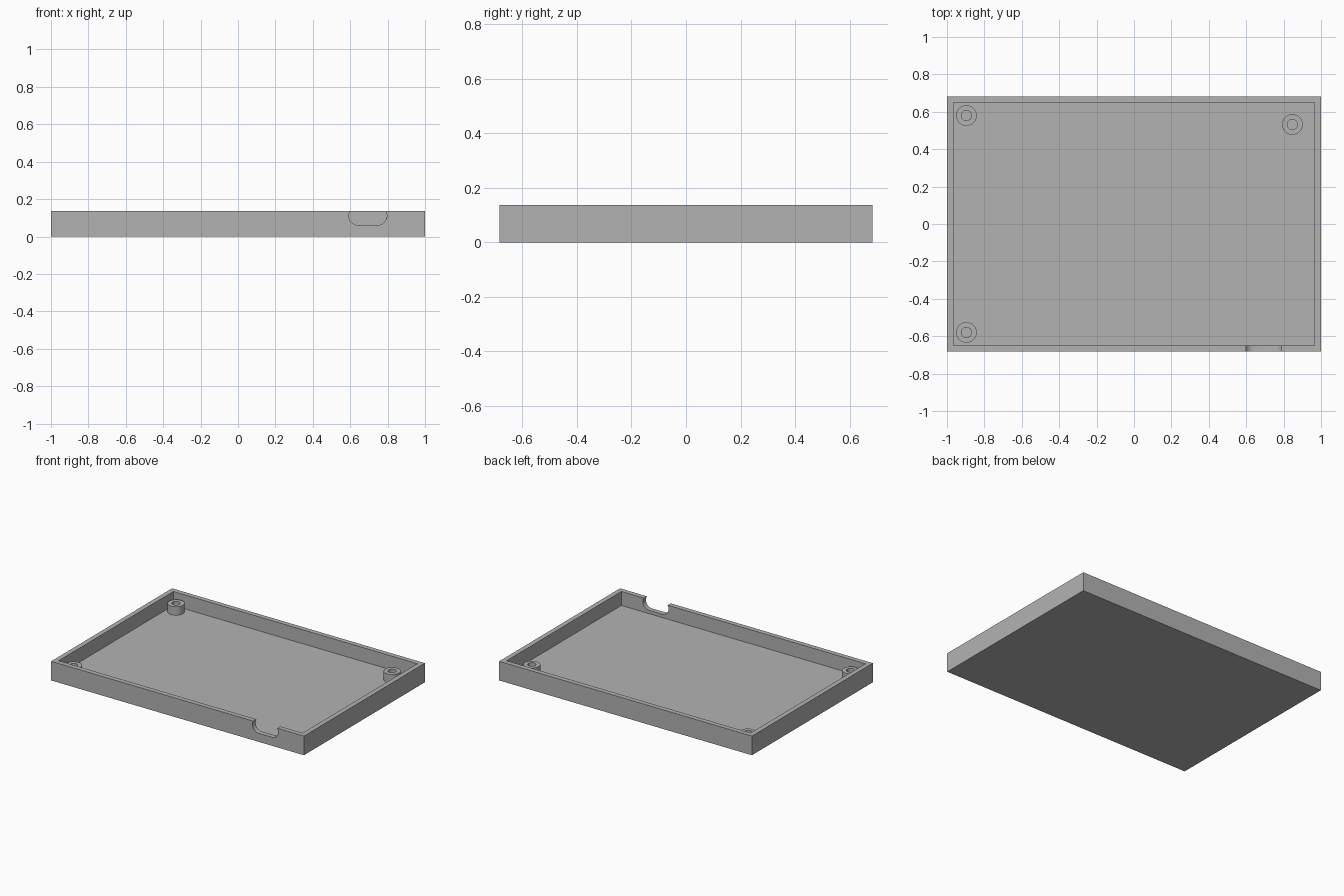
import bpy, bmesh
from math import cos, sin, pi

if "Cube" in bpy.data.objects:
    bpy.data.objects.remove(bpy.data.objects["Cube"], do_unlink=True)

LENGTH, DEPTH, HEIGHT = 2.0, 1.366, 0.137
WALL, FLOOR = 0.049, 0.037

grey = bpy.data.materials.new("light_grey_plastic")
grey.use_nodes = True
colour = (0.45, 0.45, 0.45, 1)
grey.diffuse_color = colour
grey.node_tree.nodes["Principled BSDF"].inputs["Base Color"].default_value = colour


def add_object(name, bm):
    bmesh.ops.recalc_face_normals(bm, faces=bm.faces)
    mesh = bpy.data.meshes.new(name)
    bm.to_mesh(mesh)
    bm.free()
    mesh.materials.append(grey)
    obj = bpy.data.objects.new(name, mesh)
    bpy.context.collection.objects.link(obj)
    return obj


def smooth(obj):
    bpy.ops.object.select_all(action='DESELECT')
    obj.select_set(True)
    bpy.context.view_layer.objects.active = obj
    bpy.ops.object.shade_smooth_by_angle()


def tray():
    # Box whose top is inset into a rim, then sunk down to the floor
    bm = bmesh.new()
    bmesh.ops.create_cube(bm, size=1)
    for v in bm.verts:
        v.co = (v.co.x * LENGTH, v.co.y * DEPTH, (v.co.z + 0.5) * HEIGHT)
    top = max(bm.faces, key=lambda f: f.calc_center_median().z)
    bmesh.ops.inset_region(bm, faces=[top], thickness=WALL)
    well = bmesh.ops.extrude_discrete_faces(bm, faces=[top])["faces"][0]
    for v in well.verts:
        v.co.z = FLOOR
    return add_object("tray", bm)


def slot_cutter(x, z, half_width, radius):
    # Rounded slot profile pushed through the front wall
    bm = bmesh.new()
    steps = 16
    ring = []
    for side in (1, -1):
        for i in range(steps + 1):
            a = -side * pi / 2 + pi * i / steps
            ring.append(bm.verts.new((x + side * (half_width - radius) + radius * cos(a),
                                      -DEPTH / 2 - 0.03, z + radius * sin(a))))
    face = bm.faces.new(ring)
    moved = bmesh.ops.extrude_face_region(bm, geom=[face])["geom"]
    bmesh.ops.translate(bm, vec=(0, WALL + 0.05, 0),
                        verts=[g for g in moved if isinstance(g, bmesh.types.BMVert)])
    cutter = add_object("slot_cutter", bm)
    cutter.hide_render = True
    return cutter


def screw_post(name, x, y, outer=0.055, inner=0.027, top=0.098, sides=48):
    # Hollow post: a closed square section turned about its axis
    section = [(outer, FLOOR - 0.005), (outer, top), (inner, top), (inner, FLOOR - 0.005)]
    bm = bmesh.new()
    rings = [[bm.verts.new((x + r * cos(2 * pi * i / sides), y + r * sin(2 * pi * i / sides), z))
              for i in range(sides)] for r, z in section]
    for k in range(4):
        a, b = rings[k], rings[(k + 1) % 4]
        for i in range(sides):
            j = (i + 1) % sides
            bm.faces.new((a[i], a[j], b[j], b[i]))
    smooth(add_object(name, bm))


# Tray with the cable notch cut from the front wall
body = tray()
cutter = slot_cutter(x=0.694, z=0.111, half_width=0.102, radius=0.05)
cut = body.modifiers.new("cable_notch", 'BOOLEAN')
cut.operation = 'DIFFERENCE'
cut.solver = 'EXACT'
cut.object = cutter
bpy.context.view_layer.objects.active = body
bpy.ops.object.modifier_apply(modifier=cut.name)
bpy.data.objects.remove(cutter, do_unlink=True)
smooth(body)

# Three screw posts
screw_post("back_right_post", -0.896, 0.58)
screw_post("front_right_post", -0.896, -0.58)
screw_post("back_left_post", 0.847, 0.532)
